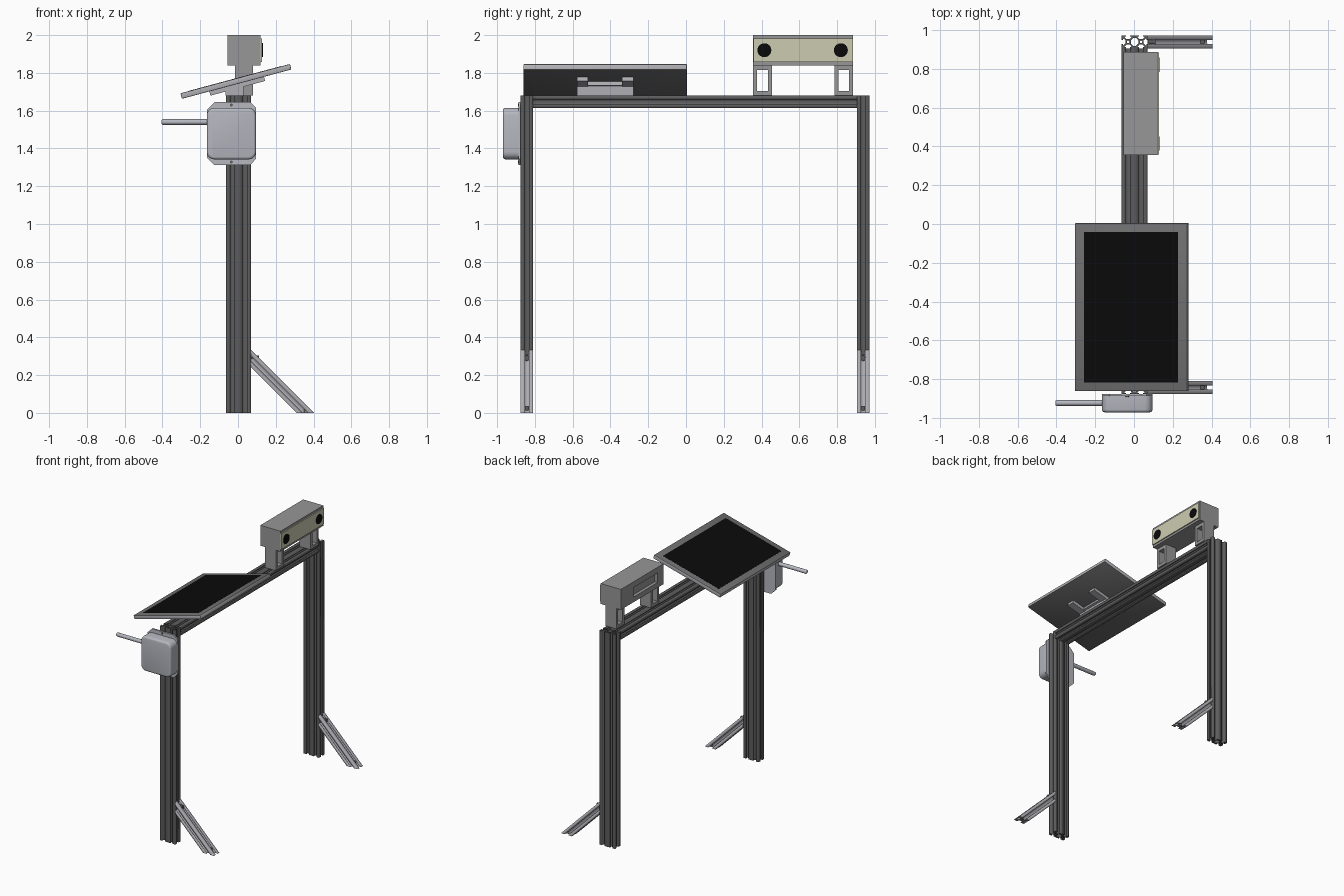
import bpy, bmesh, math
from mathutils import Matrix, Vector

if "Cube" in bpy.data.objects:
    bpy.data.objects.remove(bpy.data.objects["Cube"])


def material(name, r, g, b):
    m = bpy.data.materials.new(name)
    m.use_nodes = True
    m.diffuse_color = (r, g, b, 1)
    m.node_tree.nodes["Principled BSDF"].inputs["Base Color"].default_value = (r, g, b, 1)
    return m


DARK = material("dark aluminium", .11, .11, .11)
LIGHT = material("light aluminium", .43, .43, .46)
SHELL = material("pale grey plastic", .47, .48, .53)
GREY = material("camera grey", .31, .31, .31)
CREAM = material("cream face", .6, .6, .44)
BLACK = material("black glass", .003, .003, .003)
FRAME = material("display grey", .16, .16, .16)


def finish(name, bm, mat, smooth=False):
    bmesh.ops.recalc_face_normals(bm, faces=bm.faces)
    me = bpy.data.meshes.new(name)
    bm.to_mesh(me)
    bm.free()
    me.materials.append(mat)
    ob = bpy.data.objects.new(name, me)
    bpy.context.collection.objects.link(ob)
    if smooth:
        bpy.ops.object.select_all(action='DESELECT')
        ob.select_set(True)
        bpy.context.view_layer.objects.active = ob
        bpy.ops.object.shade_smooth_by_angle(angle=math.radians(35))
    return ob


def box_bm(lo, hi):
    bm = bmesh.new()
    bmesh.ops.create_cube(bm, size=1)
    for v in bm.verts:
        v.co = [l + (h - l) * (c + .5) for l, h, c in zip(lo, hi, v.co)]
    return bm


def box(name, lo, hi, mat, bevel=0):
    bm = box_bm(lo, hi)
    if bevel:
        bmesh.ops.bevel(bm, geom=bm.edges[:], offset=bevel, segments=2, affect='EDGES', profile=.5)
    return finish(name, bm, mat, bool(bevel))


def prism(name, pts, y0, y1, mat):
    """Extrude an x-z outline along y."""
    bm = bmesh.new()
    f = bm.faces.new([bm.verts.new((x, y0, z)) for x, z in pts])
    ext = bmesh.ops.extrude_face_region(bm, geom=[f])["geom"]
    bmesh.ops.translate(bm, vec=(0, y1 - y0, 0), verts=[g for g in ext if isinstance(g, bmesh.types.BMVert)])
    return finish(name, bm, mat)


def cylinder(name, p0, p1, r, mat, sides=24, round_end=0):
    p0, p1 = Vector(p0), Vector(p1)
    d = p1 - p0
    bm = bmesh.new()
    bmesh.ops.create_cone(bm, cap_ends=True, segments=sides, radius1=r, radius2=r, depth=d.length)
    if round_end:
        rim = [e for e in bm.edges if all(v.co.z > 0 for v in e.verts)]
        bmesh.ops.bevel(bm, geom=rim, offset=round_end, segments=3, affect='EDGES', profile=.5)
    bm.transform(Matrix.Translation((p0 + p1) / 2) @ d.to_track_quat('Z', 'Y').to_matrix().to_4x4())
    return finish(name, bm, mat, True)


def cut(ob, lo, hi):
    cutter = finish("cutter", box_bm(lo, hi), GREY)
    cutter.hide_render = True
    mod = ob.modifiers.new("cut", 'BOOLEAN')
    mod.operation, mod.object, mod.solver = 'DIFFERENCE', cutter, 'EXACT'
    bpy.context.view_layer.objects.active = ob
    bpy.ops.object.modifier_apply(modifier=mod.name)
    bpy.data.objects.remove(cutter)


# Slotted aluminium bars
CELL = .0665
SLOT = [(-.16, 0), (-.16, .09), (-.27, .09), (-.27, .13), (-.13, .29)]
SLOT += [(-a, d) for a, d in reversed(SLOT)]


def bar_loops(cells):
    outer = []
    for k in range(4):
        n, half = (cells, .5) if k % 2 == 0 else (1, cells / 2)
        pts = [(-n / 2, -half)]
        for i in range(n):
            pts += [(i + .5 - n / 2 + a, d - half) for a, d in SLOT]
        c, s = round(math.cos(k * math.pi / 2)), round(math.sin(k * math.pi / 2))
        outer += [(x * c - y * s, x * s + y * c) for x, y in pts]
    loops = [outer]
    for i in range(cells):
        loops.append([(i + .5 - cells / 2 + .1 * math.cos(t * math.pi / 5), .1 * math.sin(t * math.pi / 5))
                      for t in range(10)])
    if cells == 2:
        loops.append([(-.29, .12), (-.1, .32), (.1, .32), (.29, .12),
                      (.29, -.12), (.1, -.32), (-.1, -.32), (-.29, -.12)])
    return loops


def bar(name, cells, place, mat):
    """place(u, v, end) maps the section and end (0 or 1) to a position."""
    cu = bpy.data.curves.new(name, 'CURVE')
    cu.dimensions, cu.fill_mode, cu.extrude = '2D', 'BOTH', .5
    for loop in bar_loops(cells):
        sp = cu.splines.new('POLY')
        sp.points.add(len(loop) - 1)
        for p, (x, y) in zip(sp.points, loop):
            p.co = (x, y, 0, 1)
        sp.use_cyclic_u = True
    tmp = bpy.data.objects.new("section", cu)
    bpy.context.collection.objects.link(tmp)
    dg = bpy.context.evaluated_depsgraph_get()
    me = bpy.data.meshes.new_from_object(tmp.evaluated_get(dg))
    bm = bmesh.new()
    bm.from_mesh(me)
    bpy.data.objects.remove(tmp)
    bpy.data.meshes.remove(me)
    bmesh.ops.remove_doubles(bm, verts=bm.verts, dist=1e-4)
    for v in bm.verts:
        v.co = place(v.co.x * CELL, v.co.y * CELL, 1 if v.co.z > 0 else 0)
    for f in bm.faces:
        f.material_index = 0
    return finish(name, bm, mat)


TOP = 1.68
FRONT_Y, BACK_Y = -.842, .938
for side, yc in (("front", FRONT_Y), ("back", BACK_Y)):
    bar(side + "_post", 2, lambda u, v, e: (u + .003, yc + v, e * TOP), DARK)
    # Mitred diagonal foot and its bolts
    def foot(u, v, e):
        reach = .357 + v * math.sqrt(2)
        return (reach, yc + u, 0) if e else (.07, yc + u, reach - .07)
    bar(side + "_foot_brace", 1, foot, LIGHT)
    cylinder(side + "_upper_bolt", (.07, yc, .29), (.112, yc, .29), .015, DARK, 12)
    cylinder(side + "_lower_bolt", (.35, yc, 0), (.35, yc, .035), .015, DARK, 12)

half = CELL / 2
bar("top_beam", 2,
    lambda u, v, e: (u + .003, (BACK_Y - half) if e else (FRONT_Y + half), TOP - half + v), DARK)

# Tilted display, built flat and then rotated about y
tilt = Matrix.Translation((-.011, -.428, 1.755)) @ Matrix.Rotation(math.radians(-15), 4, 'Y')
panel = box("display_case", (-.3, -.433, -.015), (.3, .433, .015), LIGHT, .004)
panel.data.materials.append(FRAME)
for f in panel.data.polygons:
    if abs(f.normal.z) > .9:
        f.material_index = 1
screen = box("display_screen", (-.25, -.388, .013), (.25, .388, .016), BLACK)
parts = [panel, screen]
for name, s in (("front", -1), ("back", 1)):
    y = s * .12
    parts.append(box(name + "_mount_arm", (-.15, y - .03, -.038), (.15, y + .03, -.015), LIGHT))
parts.append(box("mount_crossbar", (-.05, -.12, -.035), (.05, .12, -.015), LIGHT))
for ob in parts:
    ob.data.transform(tilt)
prism("mount_wedge", [(-.065, TOP), (.03, TOP), (.03, 1.735), (0, 1.738), (-.065, 1.72)], -.578, -.278, LIGHT)

# Control box on the front post
prism("control_box_plate", [(-.125, 1.312), (.065, 1.312), (.095, 1.345), (.095, 1.615),
                            (.065, 1.645), (-.125, 1.645), (-.165, 1.605), (-.165, 1.352)], -.887, -.875, SHELL)
bm = box_bm((-.165, -.97, 1.342), (.095, -.885, 1.615))
bmesh.ops.bevel(bm, geom=[e for e in bm.edges if abs(e.verts[0].co.y - e.verts[1].co.y) > .01],
                offset=.04, segments=5, affect='EDGES', profile=.5)
bmesh.ops.bevel(bm, geom=[e for e in bm.edges if all(v.co.y < -.96 for v in e.verts)],
                offset=.014, segments=3, affect='EDGES', profile=.5)
finish("control_box", bm, SHELL, True)
cylinder("control_box_rod", (-.155, -.922, 1.54), (-.405, -.922, 1.54), .015, SHELL, 20, .008)
for name, z in (("lower", 1.328), ("upper", 1.63)):
    cylinder(name + "_plate_screw", (-.035, -.88, z), (-.035, -.89, z), .008, DARK, 12)

# Twin-lens camera with a recessed back and two open legs
body = box("camera_body", (-.055, .355, 1.84), (.12, .885, 2), GREY)
cut(body, (-.1, .43, 1.88), (-.03, .73, 1.955))
box("camera_face", (.115, .357, 1.857), (.128, .883, 1.983), CREAM)
for name, y, ly in (("front", .355, .415), ("back", .785, .82)):
    cylinder(name + "_lens", (.12, ly, 1.92), (.132, ly, 1.92), .037, BLACK)
    leg = box(name + "_camera_leg", (-.015, y, TOP), (.08, y + .1, 1.842), GREY)
    cut(leg, (-.1, y + .022, 1.703), (.2, y + .078, 1.815))
